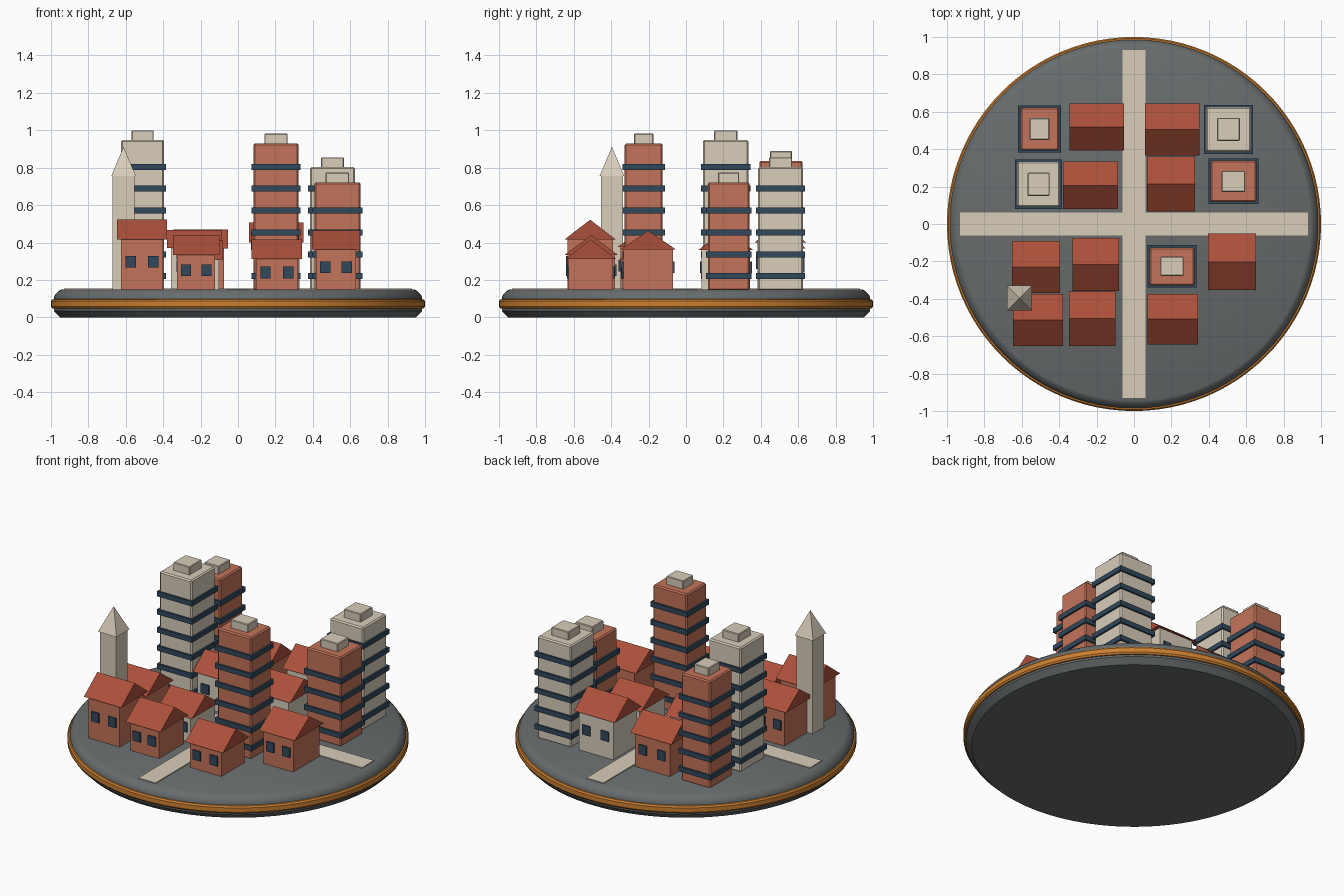
import bpy, bmesh, math

if "Cube" in bpy.data.objects:
    bpy.data.objects.remove(bpy.data.objects["Cube"])


def material(name, rgb):
    m = bpy.data.materials.new(name)
    m.diffuse_color = (*rgb, 1)
    m.use_nodes = True
    m.node_tree.nodes["Principled BSDF"].inputs["Base Color"].default_value = m.diffuse_color
    return m


GREY = material("slate grey", (0.136, 0.150, 0.152))
BRONZE = material("bronze", (0.60, 0.215, 0.03))
CREAM = material("cream stone", (0.69, 0.61, 0.49))
BRICK = material("terracotta brick", (0.55, 0.172, 0.10))
ROOF = material("red roof", (0.41, 0.080, 0.042))
GLASS = material("navy glass", (0.03, 0.065, 0.105))

GROUND = 0.148


def finish(bm, name, mat):
    bmesh.ops.recalc_face_normals(bm, faces=bm.faces)
    me = bpy.data.meshes.new(name)
    bm.to_mesh(me)
    bm.free()
    me.materials.append(mat)
    ob = bpy.data.objects.new(name, me)
    bpy.context.collection.objects.link(ob)
    return ob


def box(name, x, y, w, d, z0, z1, mat, bevel=0):
    bm = bmesh.new()
    bmesh.ops.create_cube(bm, size=1)
    for v in bm.verts:
        v.co = (x + v.co.x * w, y + v.co.y * d, z0 + (v.co.z + 0.5) * (z1 - z0))
    if bevel:
        bmesh.ops.bevel(bm, geom=bm.edges[:], offset=bevel, segments=1,
                        affect='EDGES', profile=0.5)
    return finish(bm, name, mat)


def lathe(name, profile, mat, closed=False, steps=96):
    # spin an (r, z) profile around z
    bm = bmesh.new()
    vs = [bm.verts.new((r, 0, z)) for r, z in profile]
    for a, b in zip(vs, vs[1:]):
        bm.edges.new((a, b))
    if closed:
        bm.edges.new((vs[-1], vs[0]))
    bmesh.ops.spin(bm, geom=bm.verts[:] + bm.edges[:], cent=(0, 0, 0), axis=(0, 0, 1),
                   angle=2 * math.pi, steps=steps)
    bmesh.ops.remove_doubles(bm, verts=bm.verts[:], dist=1e-5)
    ob = finish(bm, name, mat)
    bpy.ops.object.select_all(action='DESELECT')
    ob.select_set(True)
    bpy.context.view_layer.objects.active = ob
    bpy.ops.object.shade_smooth_by_angle(angle=math.radians(30))
    return ob


def gable(name, x, y, w, d, z0, z1, mat):
    # solid triangular roof with its ridge along x
    bm = bmesh.new()
    ends = []
    for sx in (-w / 2, w / 2):
        ends.append([bm.verts.new((x + sx, y + oy, z)) for oy, z in
                     ((-d / 2, z0), (d / 2, z0), (0, z1))])
    a, b = ends
    bm.faces.new(a)
    bm.faces.new(b)
    for i in range(3):
        j = (i + 1) % 3
        bm.faces.new((a[i], a[j], b[j], b[i]))
    return finish(bm, name, mat)


def house(i, x0, x1, y0, y1, eave, ridge, mat):
    x, y, w, d = (x0 + x1) / 2, (y0 + y1) / 2, x1 - x0, y1 - y0
    bw, bd = w - 0.044, d - 0.034
    box(f"house_walls_{i}", x, y, bw, bd, GROUND, eave + 0.005, mat)
    gable(f"house_roof_{i}", x, y, w, d, eave, ridge, ROOF)
    zc = GROUND + 0.56 * (eave - GROUND)
    for sy in (-1, 1):
        for sx in (-1, 1):
            box(f"house_window_{i}", x + sx * bw * 0.27, y + sy * (bd / 2 + 0.004),
                0.055, 0.0095, zc - 0.031, zc + 0.031, GLASS)


def tower(i, x, y, w, d, top, mat):
    # w and d are the outer size of the window bands
    bw, bd = w - 0.022, d - 0.022
    box(f"tower_body_{i}", x, y, bw, bd, GROUND - 0.005, top, mat, 0.008)
    box(f"tower_cap_{i}", x, y, bw * 0.51, bd * 0.51, top - 0.005, top + 0.052, CREAM, 0.004)
    z = 0.22
    while z < top - 0.1:
        box(f"tower_window_band_{i}", x, y, w, d, z - 0.016, z + 0.016, GLASS)
        z += 0.117


# round base and bronze rim
lathe("base", [(0, 0), (0.95, 0), (0.985, 0.035), (0.985, 0.105), (0.975, 0.125),
               (0.957, 0.142), (0.945, GROUND), (0, GROUND)], GREY)
lathe("rim_band", [(0.97, 0.046), (0.993, 0.048), (1.0, 0.058), (1.0, 0.086),
                   (0.993, 0.096), (0.97, 0.098)], BRONZE, closed=True)

# crossing streets
box("street_east_west", 0, 0, 1.86, 0.122, GROUND - 0.005, GROUND + 0.005, CREAM)
box("street_north_south", 0, 0, 0.122, 1.86, GROUND - 0.005, GROUND + 0.006, CREAM)

# towers: x, y, width, depth, top, wall
for i, t in enumerate([
        (-0.505, 0.508, 0.228, 0.252, 0.837, BRICK),
        (-0.51, 0.212, 0.252, 0.266, 0.948, CREAM),
        (0.505, 0.506, 0.262, 0.262, 0.803, CREAM),
        (0.531, 0.228, 0.268, 0.243, 0.722, BRICK),
        (0.203, -0.226, 0.264, 0.225, 0.93, BRICK)]):
    tower(i + 1, *t)

# houses: roof x range, roof y range, eave, ridge, wall
for i, h in enumerate([
        (-0.345, -0.053, 0.392, 0.643, 0.367, 0.47, BRICK),
        (0.06, 0.35, 0.366, 0.643, 0.40, 0.508, CREAM),
        (-0.38, -0.085, 0.079, 0.333, 0.37, 0.468, CREAM),
        (0.07, 0.326, 0.066, 0.36, 0.36, 0.46, CREAM),
        (-0.652, -0.396, -0.368, -0.09, 0.375, 0.475, BRICK),
        (-0.33, -0.08, -0.357, -0.074, 0.31, 0.41, CREAM),
        (-0.647, -0.38, -0.651, -0.374, 0.415, 0.522, BRICK),
        (-0.347, -0.1, -0.651, -0.362, 0.332, 0.44, BRICK),
        (0.073, 0.342, -0.644, -0.374, 0.312, 0.417, BRICK),
        (0.396, 0.652, -0.352, -0.052, 0.362, 0.463, BRICK)]):
    house(i + 1, *h)

# stone spire with pyramid top
SX, SY = -0.612, -0.396
box("spire_shaft", SX, SY, 0.116, 0.116, GROUND - 0.005, 0.757, CREAM)
bm = bmesh.new()
base = [bm.verts.new((SX + a * 0.066, SY + b * 0.066, 0.755))
        for a, b in ((-1, -1), (1, -1), (1, 1), (-1, 1))]
tip = bm.verts.new((SX, SY, 0.912))
bm.faces.new(base)
for k in range(4):
    bm.faces.new((base[k], base[(k + 1) % 4], tip))
finish(bm, "spire_top", CREAM)
